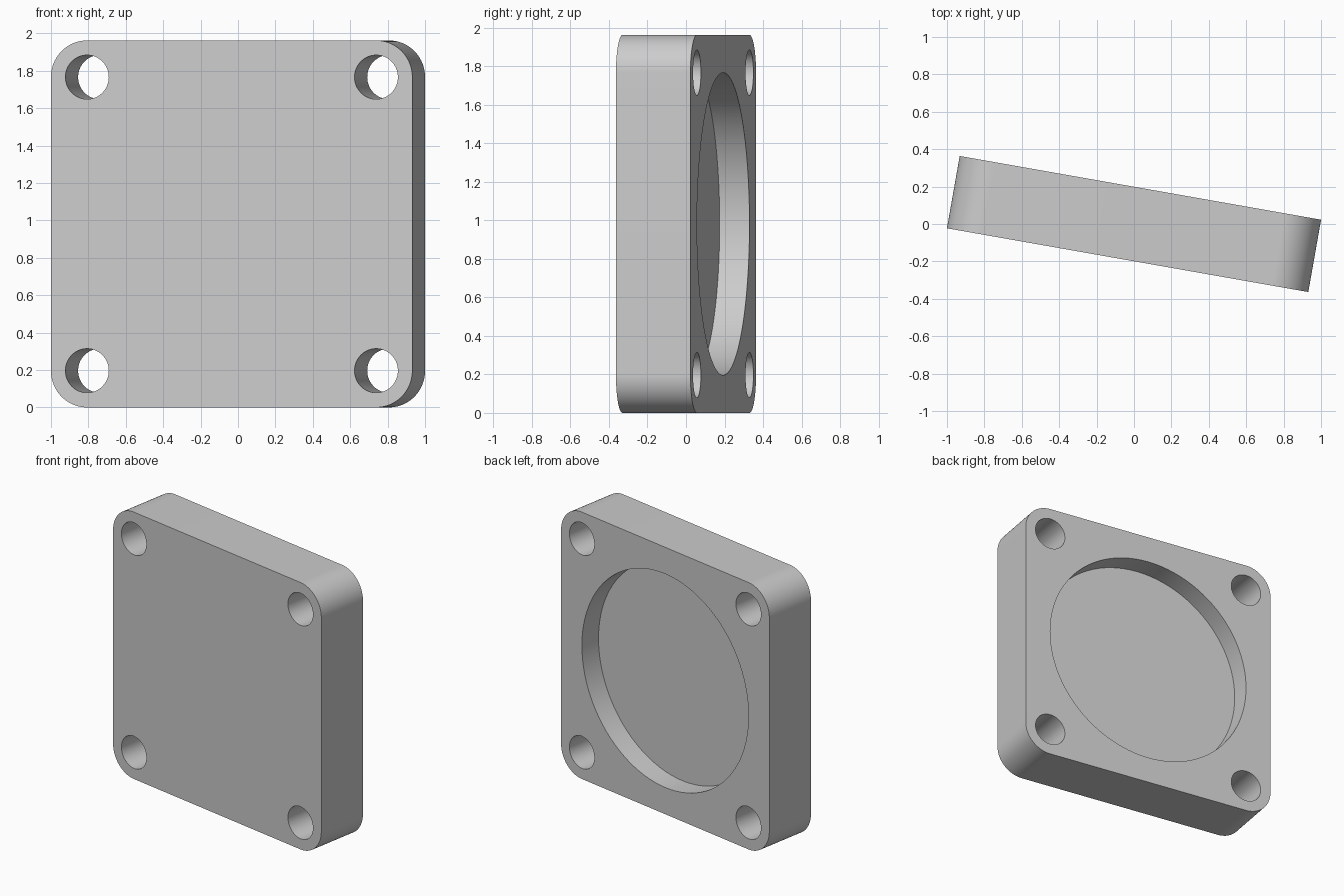
import bpy
import math

if "Cube" in bpy.data.objects:
    bpy.data.objects.remove(bpy.data.objects["Cube"], do_unlink=True)

SIDE = 1.962
THICK = SIDE / 5
CORNER = SIDE / 10
HOLE_R = SIDE * 0.06
POCKET_R = SIDE * 0.4
POCKET_DEPTH = THICK * 0.4
REACH = SIDE / 2 - CORNER   # corner arcs and holes share centres

grey = bpy.data.materials.new("plain_grey")
grey.use_nodes = True
colour = (0.6, 0.6, 0.6, 1)
grey.diffuse_color = colour
grey.node_tree.nodes["Principled BSDF"].inputs["Base Color"].default_value = colour


def cut(target, name, radius, x, z, y, depth):
    """Cut a round hole along y, centred on the given point."""
    bpy.ops.mesh.primitive_cylinder_add(
        vertices=96, radius=radius, depth=depth,
        location=(x, y, z), rotation=(math.pi / 2, 0, 0))
    cutter = bpy.context.object
    cutter.hide_render = True
    bpy.context.view_layer.objects.active = target
    mod = target.modifiers.new(name, "BOOLEAN")
    mod.operation = "DIFFERENCE"
    mod.solver = "EXACT"
    mod.object = cutter
    bpy.ops.object.modifier_apply(modifier=name)
    bpy.data.objects.remove(cutter, do_unlink=True)


# Square plate with rounded corners: an outline extruded along y
outline = []
STEPS = 24
for quarter, (sx, sz) in enumerate([(1, 1), (-1, 1), (-1, -1), (1, -1)]):
    for i in range(STEPS + 1):
        a = math.pi / 2 * (quarter + i / STEPS)
        outline.append((sx * REACH + CORNER * math.cos(a),
                        sz * REACH + CORNER * math.sin(a)))
n = len(outline)
verts = [(x, y, z) for y in (-THICK / 2, THICK / 2) for x, z in outline]
faces = [list(range(n)), list(range(2 * n - 1, n - 1, -1))]
faces += [[i, i + n, (i + 1) % n + n, (i + 1) % n] for i in range(n)]
mesh = bpy.data.meshes.new("mounting_plate")
mesh.from_pydata(verts, [], faces)
mesh.materials.append(grey)
plate = bpy.data.objects.new("mounting_plate", mesh)
bpy.context.collection.objects.link(plate)

# Four through holes in the corners
for sx in (-1, 1):
    for sz in (-1, 1):
        cut(plate, "corner_hole", HOLE_R, sx * REACH, sz * REACH, 0, THICK * 2)

# Round blind pocket in the back
cut(plate, "back_pocket", POCKET_R, 0, 0, THICK / 2, POCKET_DEPTH * 2)

# Turn the plate slightly and stand it on the ground
plate.rotation_euler.z = math.radians(-10)
plate.location.z = SIDE / 2

bpy.ops.object.select_all(action="DESELECT")
plate.select_set(True)
bpy.context.view_layer.objects.active = plate
bpy.ops.object.shade_smooth_by_angle(angle=math.radians(30))
